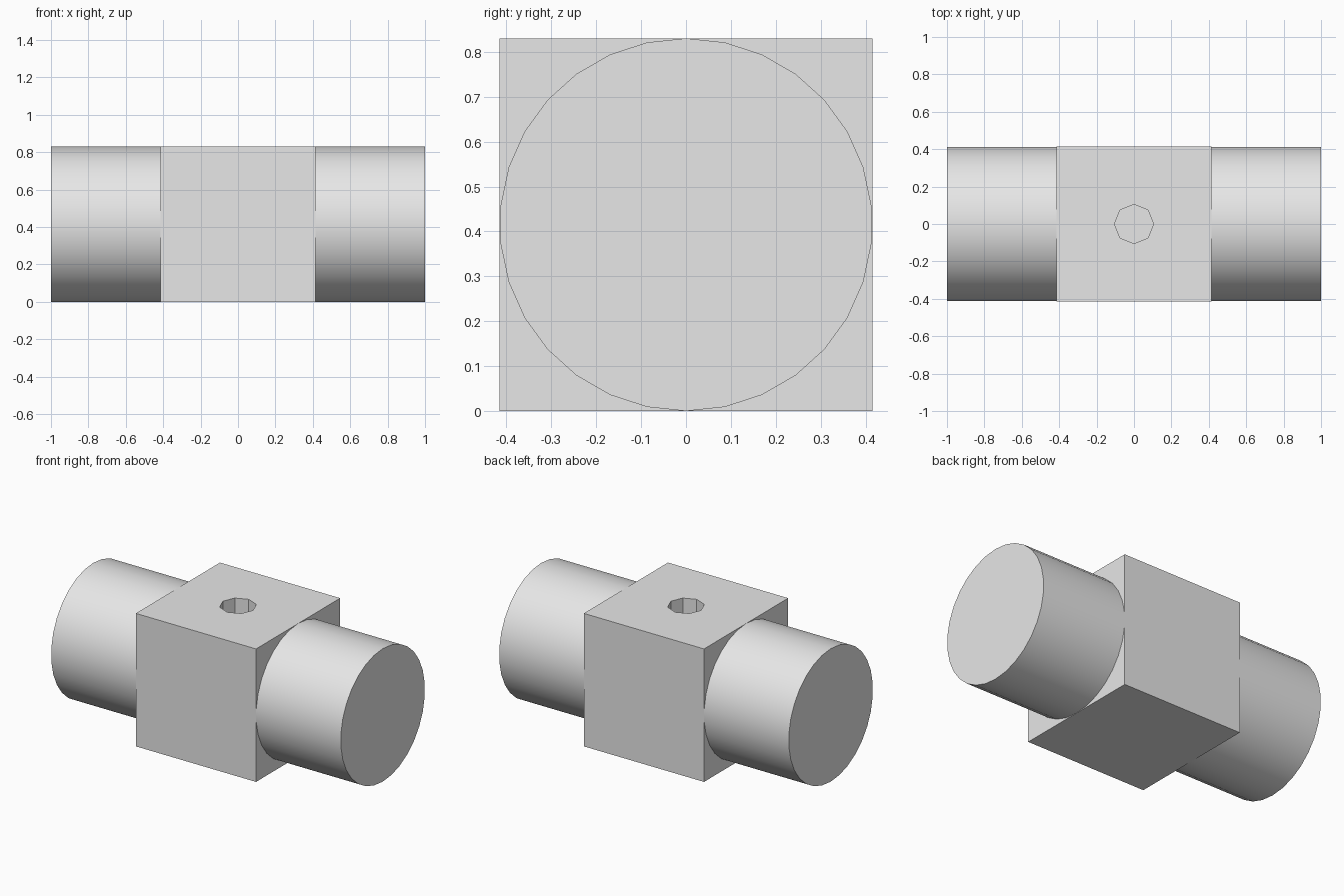
import bpy
from math import pi, radians

cube = bpy.data.objects.get("Cube")
if cube:
    bpy.data.objects.remove(cube, do_unlink=True)

SIDE = 0.83            # block edge length
HALF = SIDE / 2
LENGTH = 1.0 - HALF    # each round stub reaches x = +/-1
HOLE_RADIUS, HOLE_DEPTH = 0.105, 0.415

# Single plain grey
grey = bpy.data.materials.new("plain_grey")
grey.use_nodes = True
grey.diffuse_color = (0.8, 0.8, 0.8, 1)
grey.node_tree.nodes["Principled BSDF"].inputs["Base Color"].default_value = (0.8, 0.8, 0.8, 1)


def cylinder(name, sides, radius, depth, location, rotation=(0, 0, 0)):
    bpy.ops.mesh.primitive_cylinder_add(vertices=sides, radius=radius, depth=depth,
                                        location=location, rotation=rotation)
    obj = bpy.context.object
    obj.name = name
    obj.data.materials.append(grey)
    return obj


# Central block
bpy.ops.mesh.primitive_cube_add(size=SIDE, location=(0, 0, HALF))
block = bpy.context.object
block.name = "center_block"
block.data.materials.append(grey)

# Blind octagonal hole in the top of the block
cutter = cylinder("hole_cutter", 8, HOLE_RADIUS, HOLE_DEPTH * 2, (0, 0, SIDE))
cutter.hide_render = True
cut = block.modifiers.new("top_hole", 'BOOLEAN')
cut.operation = 'DIFFERENCE'
cut.solver = 'EXACT'
cut.object = cutter
bpy.ops.object.select_all(action='DESELECT')
block.select_set(True)
bpy.context.view_layer.objects.active = block
bpy.ops.object.modifier_apply(modifier=cut.name)
bpy.data.objects.remove(cutter, do_unlink=True)

# Round stubs on both sides, a vertex at top and bottom
for side, name in ((1, "left_stub"), (-1, "right_stub")):
    cylinder(name, 30, HALF, LENGTH, (side * (HALF + LENGTH / 2), 0, HALF),
             (pi / 2, 0, pi / 2))
    bpy.ops.object.shade_smooth_by_angle(angle=radians(30))
